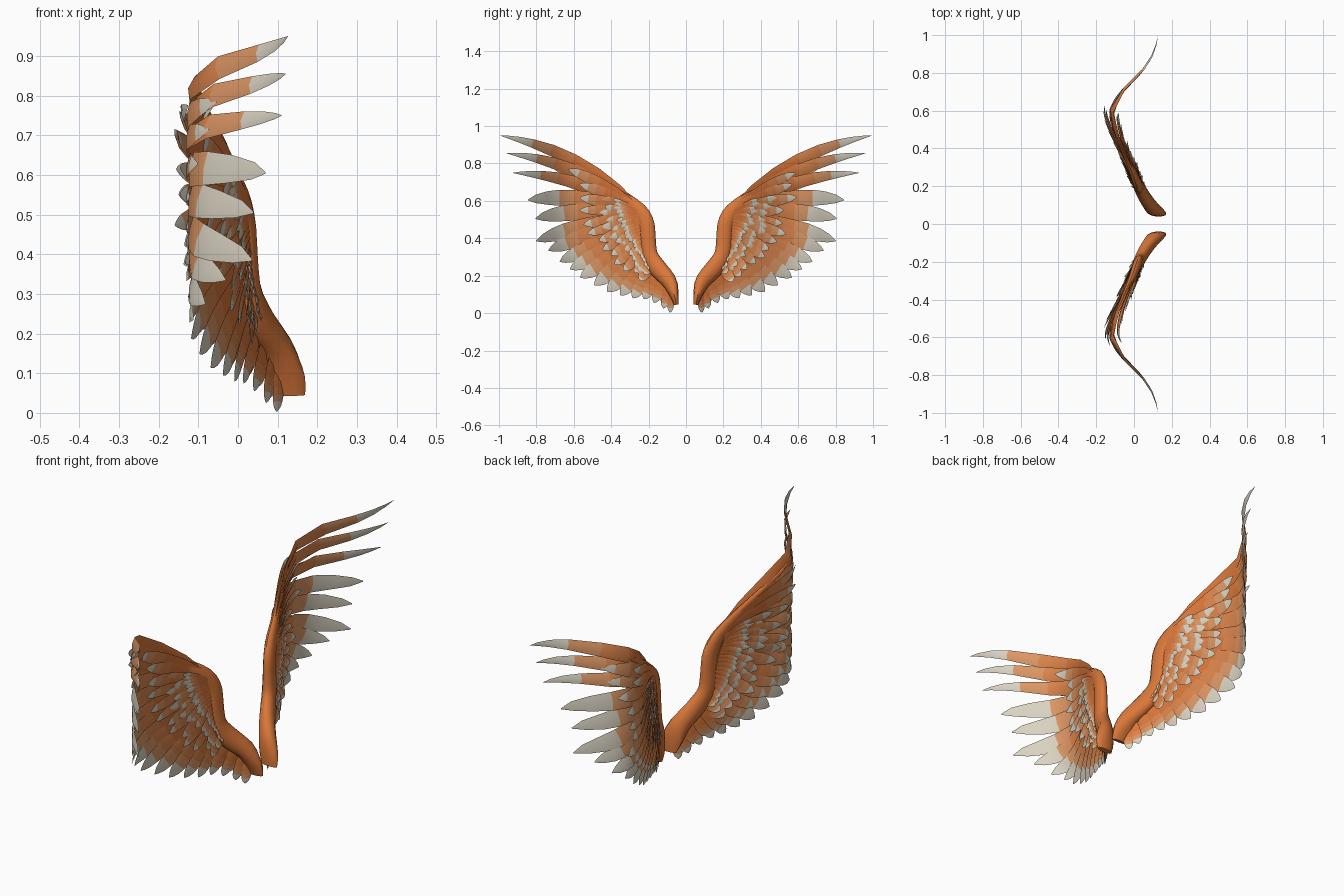
import bpy, bmesh, math, random
from mathutils import Vector

if "Cube" in bpy.data.objects:
    bpy.data.objects.remove(bpy.data.objects["Cube"])

random.seed(4)


def material(name, rgb):
    m = bpy.data.materials.new(name)
    m.diffuse_color = (*rgb, 1)
    m.use_nodes = True
    m.node_tree.nodes["Principled BSDF"].inputs["Base Color"].default_value = m.diffuse_color
    return m


MATS = [material("deep orange", (0.70, 0.185, 0.042)),
        material("mid orange", (0.72, 0.235, 0.072)),
        material("light orange", (0.72, 0.31, 0.13)),
        material("pale cream", (0.70, 0.65, 0.54))]


def spline(pts, u):
    """Catmull-Rom through pts, u counted in points."""
    i = max(0, min(int(u), len(pts) - 2))
    f = u - i
    p = [Vector(pts[max(0, min(k, len(pts) - 1))]) for k in (i - 1, i, i + 1, i + 2)]
    return 0.5 * (2 * p[1] + (p[2] - p[0]) * f + (2 * p[0] - 5 * p[1] + 4 * p[2] - p[3]) * f ** 2
                  + (3 * p[1] - p[0] - 3 * p[2] + p[3]) * f ** 3)


# Curved sheet of the wing: depth x at every 0.1 of span y
BEND = [0.17, 0.085, 0.025, -0.015, -0.06, -0.10, -0.118, -0.065, 0.035, 0.10, 0.127]


def depth(y):
    return spline([(v, 0) for v in BEND], max(0, min(y, 1)) * 10)[0]


# Flight feather tips (y, z), from the wing tip down to the shoulder
TIPS = [(.995, .95), (.96, .855), (.925, .75), (.845, .605), (.805, .505), (.80, .385),
        (.735, .335), (.675, .275), (.62, .235), (.565, .19), (.49, .15), (.42, .115),
        (.35, .095), (.285, .08), (.225, .075), (.17, .055), (.12, .025), (.085, .003)]
# Feather roots along the arm, sampled evenly
ROOTS = [(.26, .565), (.26, .545), (.25, .515), (.235, .48), (.22, .42), (.20, .35),
         (.17, .27), (.12, .20), (.075, .13)]
# Bone of the arm: y, z, half width in the wing plane, half thickness
ARM = [(.052, .045, .012, .040), (.064, .10, .025, .050), (.09, .17, .041, .044),
       (.15, .24, .048, .036), (.195, .31, .044, .031), (.205, .40, .043, .027),
       (.212, .48, .042, .025), (.245, .545, .040, .022), (.33, .62, .030, .016),
       (.46, .718, .018, .010), (.60, .805, .006, .005)]

POINTED = [(0, .5), (.2, .85), (.4, 1), (.58, .98), (.67, .9), (.76, .75), (.88, .45), (.95, .22), (1, .02)]
BLUNT = [(0, .5), (.2, .8), (.42, 1), (.67, 1), (.76, .95), (.88, .72), (.95, .42), (1, .05)]


def width(profile, t):
    for (a, wa), (b, wb) in zip(profile, profile[1:]):
        if t <= b:
            return wa + (wb - wa) * (t - a) / (b - a)
    return profile[-1][1]


def new_object(name, bm, angle):
    bmesh.ops.recalc_face_normals(bm, faces=bm.faces)
    me = bpy.data.meshes.new(name)
    bm.to_mesh(me)
    bm.free()
    for m in MATS:
        me.materials.append(m)
    ob = bpy.data.objects.new(name, me)
    bpy.context.collection.objects.link(ob)
    bpy.context.view_layer.objects.active = ob
    ob.select_set(True)
    bpy.ops.object.shade_smooth_by_angle(angle=math.radians(angle))
    ob.select_set(False)
    return ob


def loft(bm, rings, bands):
    """Skin closed rings, one colour per segment, and cap both ends."""
    rows = [[bm.verts.new(p) for p in r] for r in rings]
    n = len(rows[0])
    for a, b, mat in zip(rows, rows[1:], bands):
        for k in range(n):
            f = bm.faces.new((a[k], a[(k + 1) % n], b[(k + 1) % n], b[k]))
            f.material_index = mat
    bm.faces.new(rows[0]).material_index = bands[0]
    bm.faces.new(rows[-1][::-1]).material_index = bands[-1]


def feather(bm, side, root, tip, bulge, half, profile, base, lift, tilt, pale, thick=.0045):
    """Thin vane on the curved wing sheet, banded towards a tip that is cream from t = pale."""
    root, tip = Vector(root), Vector(tip)
    chord = tip - root
    ctrl = (root + tip) / 2 + Vector((-chord.y, chord.x)).normalized() * bulge * 2
    mid, light = pale - .28, pale - .13
    steps = [0, .17, .34, mid, light, pale, pale + (1 - pale) * .4, pale + (1 - pale) * .75, 1]
    rings = []
    for t in steps:
        w = width(profile, t)
        c = root * (1 - t) ** 2 + ctrl * 2 * t * (1 - t) + tip * t * t
        d = ((ctrl - root) * (1 - t) + (tip - ctrl) * t).normalized()
        nrm = Vector((-d.y, d.x)) * half * w
        ring = []
        for s, h in ((-1, 0), (0, thick), (1, 0), (0, -thick)):
            p = c + nrm * s
            x = depth(p.x) + base + lift * t * t + tilt * s * half * w + h * w
            ring.append((x, side * p.x, max(p.y, 0)))
        rings.append(ring)
    loft(bm, rings, [0, 0, 0, 1, 2, 3, 3, 3])


def place(f):
    """Root, tip and bulge of the feather at fraction f of the fan."""
    root = spline(ROOTS, f * (len(ROOTS) - 1))
    tip = spline(TIPS, f * (len(TIPS) - 1))
    return root, tip, .065 * (1 - f * 2.2) if f < .45 else 0.0


for side, label in ((1, "right"), (-1, "left")):
    # Arm
    bm = bmesh.new()
    rings, count = [], 24
    for i in range(count + 1):
        u = i / count * (len(ARM) - 1)
        y, z, w, th = spline([Vector(a) for a in ARM], u)
        a, b = (spline([Vector(q) for q in ARM], max(0, min(u + e, len(ARM) - 1))) for e in (-.2, .2))
        d = Vector((b[0] - a[0], b[1] - a[1])).normalized()
        ring = []
        for k in range(12):
            ang = k * math.tau / 12
            py = y - d.y * w * math.cos(ang)
            pz = z + d.x * w * math.cos(ang)
            ring.append((depth(y) * .7 + depth(py) * .3 + th * math.sin(ang), side * py, pz))
        rings.append(ring)
    loft(bm, rings, [0] * count)
    new_object(label + "_wing_arm", bm, 50)

    # Flight feathers
    bm = bmesh.new()
    last = len(TIPS) - 1
    for i in range(last + 1):
        root, tip, bulge = place(i / last)
        half = .034 if i < 3 else (.044 if i < 12 else .038 - .004 * (i - 12))
        feather(bm, side, root, tip, bulge, half, POINTED if i < 3 else BLUNT, 0, 0,
                .3 if i < 3 else .15, .79 if i < 3 else (.72 if i < 6 else .8), .009 if i < 3 else .005)
    new_object(label + "_flight_feathers", bm, 40)

    # Inner feathers filling the fan between the flight feathers, cream only at the point
    bm = bmesh.new()
    for i in range(last):
        root, tip, bulge = place((i + .5) / last)
        tip = root.lerp(tip, .64 if i < 6 else .8)
        feather(bm, side, root, tip, bulge * .5, .036 if i < 13 else .022, BLUNT, -.008, 0, .13, .9)
    new_object(label + "_inner_feathers", bm, 40)

    # Covert rows on both faces: count, first fraction, reach, half width, base, lift, cream start
    rows = (("greater", 13, .05, .52, .030, .009, .024, .86),
            ("middle", 15, .15, .35, .023, .015, .016, .80),
            ("lesser", 20, .12, .21, .015, .020, .014, .74))
    for face, face_name in ((1, "inner"), (-1, "outer")):
        for name, n, first, reach, half, base, lift, pale in rows:
            bm = bmesh.new()
            for i in range(n):
                f = first + (.74 - first) * i / (n - 1)
                root, tip, bulge = place(f)
                r = reach * random.uniform(.88, 1.1)
                end = root.lerp(tip, r)
                end += Vector((-(tip - root).y, (tip - root).x)).normalized() * bulge * 3 * r * (1 - r)
                feather(bm, side, root, end, bulge * r * r, half * random.uniform(.9, 1.1), BLUNT,
                        face * base, face * lift * random.uniform(.6, 1.5), .2 * face, pale)
            new_object("_".join((label, face_name, name, "coverts")), bm, 40)
